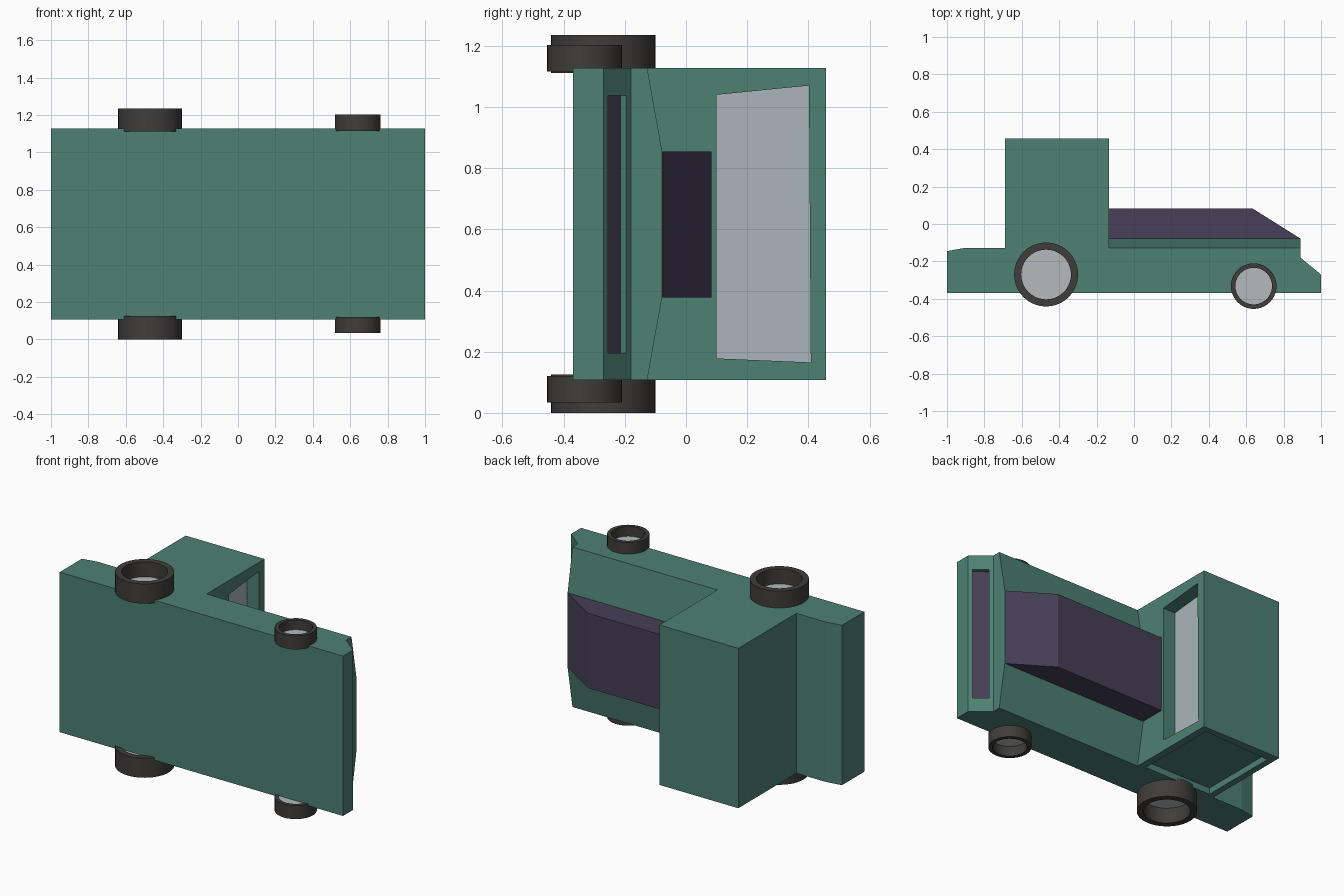
import bpy, bmesh
from math import pi
from mathutils import Vector

if "Cube" in bpy.data.objects:
    bpy.data.objects.remove(bpy.data.objects["Cube"])

MID, HALF = 0.618, 0.51          # vehicle lies on its side: width runs along z
Z0, Z1 = MID - HALF, MID + HALF


def material(name, rgb):
    m = bpy.data.materials.new(name)
    m.diffuse_color = (*rgb, 1)
    m.use_nodes = True
    m.node_tree.nodes["Principled BSDF"].inputs["Base Color"].default_value = m.diffuse_color
    return m


GREEN = material("green_paint", (0.075, 0.22, 0.17))
PURPLE = material("dark_purple", (0.062, 0.05, 0.095))
RUBBER = material("rubber", (0.05, 0.047, 0.045))
GLASS = material("pale_glass", (0.40, 0.46, 0.50))
HUB = material("hub_grey", (0.46, 0.49, 0.51))


def finish(bm, name, mat):
    bmesh.ops.recalc_face_normals(bm, faces=bm.faces[:])
    me = bpy.data.meshes.new(name)
    bm.to_mesh(me)
    bm.free()
    ob = bpy.data.objects.new(name, me)
    bpy.context.collection.objects.link(ob)
    me.materials.append(mat)
    return ob


def prism(name, pts, lo, hi, mat, axis='z'):
    """Extrude a closed profile: (x, y) along z, or (y, z) along x."""
    place = (lambda a, b: (a, b, lo)) if axis == 'z' else (lambda a, b: (lo, a, b))
    step = Vector((0, 0, hi - lo)) if axis == 'z' else Vector((hi - lo, 0, 0))
    bm = bmesh.new()
    face = bm.faces.new([bm.verts.new(place(*p)) for p in pts])
    out = bmesh.ops.extrude_face_region(bm, geom=[face], use_keep_orig=True)
    bmesh.ops.translate(bm, vec=step,
                        verts=[v for v in out['geom'] if isinstance(v, bmesh.types.BMVert)])
    return finish(bm, name, mat)


def cut(target, cutter):
    mod = target.modifiers.new("cut", 'BOOLEAN')
    mod.operation, mod.solver, mod.object = 'DIFFERENCE', 'EXACT', cutter
    bpy.context.view_layer.objects.active = target
    bpy.ops.object.modifier_apply(modifier=mod.name)
    bpy.data.objects.remove(cutter)


# Chassis, rear bed and cab share one side profile
body = prism("body", [(-1, -.37), (1, -.37), (1, -.27), (.89, -.18), (.89, -.127),
                      (-.133, -.127), (-.133, .458), (-.69, .458), (-.69, -.127),
                      (-.9, -.127), (-1, -.145)], Z0, Z1, GREEN)

# Windscreen recess and pane
screen = [(.10, .178), (.408, .165), (.402, 1.07), (.10, 1.04)]
cut(body, prism("screen_cutter", screen, -.223, 0, GREEN, 'x'))
prism("windscreen", screen, -.226, -.218, GLASS, 'x')

# Side door recess, on the lower side only
door = [(-.18, -.11), (-.18, .42), (-.65, .40), (-.65, -.11)]
cut(body, prism("door_cutter", door, Z0 - .1, Z0 + .04, GREEN))

# Grille slot in the sloped nose, with a dark insert
cut(body, prism("slot_cutter", [(.890, -.217), (.964, -.277), (1.02, -.208), (.946, -.148)],
                .195, 1.037, GREEN))
prism("grille", [(.888, -.219), (.962, -.279), (.966, -.2745), (.892, -.2145)],
      .195, 1.037, PURPLE)

# Sloped wings beside the engine, and the engine cover
prism("wings", [(-.127, Z0), (-.078, .378), (-.078, .855), (-.127, Z1)],
      -.133, .89, GREEN, 'x')
prism("engine_cover", [(-.133, -.078), (.89, -.078), (.632, .084), (-.133, .084)],
      .378, .855, PURPLE)


def wheel(name, x, y, radius, inner, outer_z, inner_z, side):
    """Open tyre ring spun from a rectangle, plus a sunken hub disc."""
    za, zb, zh = (MID + side * z for z in (inner_z, outer_z, HALF + .012))
    bm = bmesh.new()
    ring = [bm.verts.new((x + r, y, z)) for r, z in
            ((inner, za), (radius, za), (radius, zb), (inner, zb))]
    edges = [bm.edges.new((ring[i], ring[(i + 1) % 4])) for i in range(4)]
    bmesh.ops.spin(bm, geom=ring + edges, cent=(x, y, 0), axis=(0, 0, 1),
                   angle=2 * pi, steps=40, use_merge=True)
    bmesh.ops.remove_doubles(bm, verts=bm.verts[:], dist=1e-4)
    tyre = finish(bm, name + "_tyre", RUBBER)
    bpy.ops.object.select_all(action='DESELECT')
    tyre.select_set(True)
    bpy.context.view_layer.objects.active = tyre
    bpy.ops.object.shade_smooth_by_angle()

    bm = bmesh.new()
    bmesh.ops.create_cone(bm, cap_ends=True, segments=40, radius1=inner + .002,
                          radius2=inner + .002, depth=.02)
    bmesh.ops.translate(bm, vec=(x, y, zh - side * .01), verts=bm.verts[:])
    finish(bm, name + "_hub", HUB)


for side, label in ((1, "upper"), (-1, "lower")):
    wheel(label + "_rear_wheel", -.47, -.27, .171, .133, .618, .493, side)
    wheel(label + "_front_wheel", .64, -.332, .122, .098, .584, .498, side)
